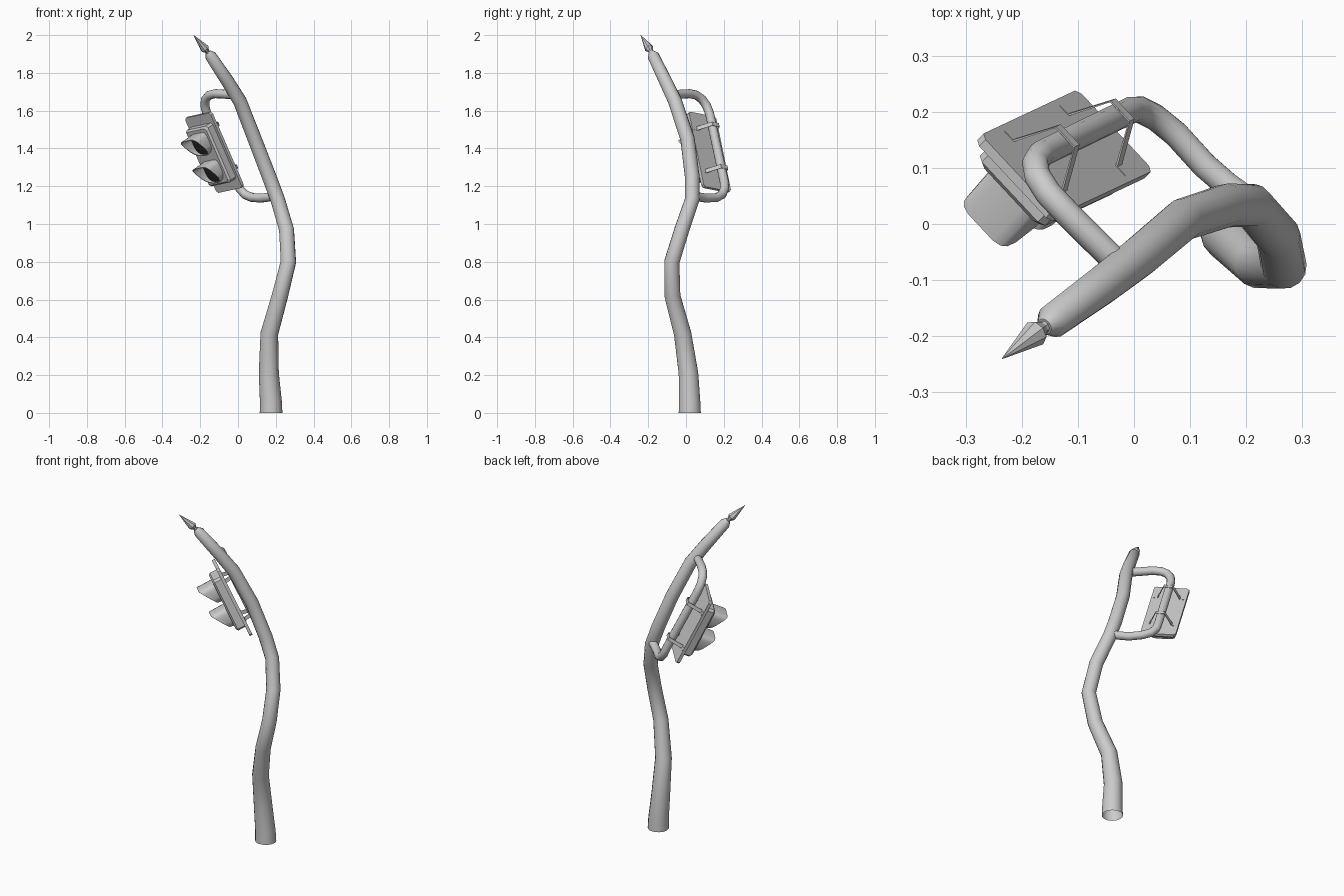
import bpy, bmesh, math
from mathutils import Vector, Matrix

if "Cube" in bpy.data.objects:
    bpy.data.objects.remove(bpy.data.objects["Cube"])


def material(name, value):
    mat = bpy.data.materials.new(name)
    mat.diffuse_color = (value, value, value, 1)
    mat.use_nodes = True
    mat.node_tree.nodes["Principled BSDF"].inputs["Base Color"].default_value = mat.diffuse_color
    return mat


grey = material("painted_grey", 0.6)
black = material("dark_lens", 0.02)


def add_object(name, bm, matrix=None, smooth=None, mat=grey, closed=True):
    if closed:
        bmesh.ops.recalc_face_normals(bm, faces=bm.faces)
    if matrix:
        bm.transform(matrix)
    mesh = bpy.data.meshes.new(name)
    bm.to_mesh(mesh)
    bm.free()
    mesh.materials.append(mat)
    ob = bpy.data.objects.new(name, mesh)
    bpy.context.collection.objects.link(ob)
    if smooth:
        bpy.ops.object.select_all(action='DESELECT')
        ob.select_set(True)
        bpy.context.view_layer.objects.active = ob
        bpy.ops.object.shade_smooth_by_angle(angle=math.radians(smooth))
    return ob


def skin(bm, rings, closed=False, start_cap=True):
    """Join equal rings of points with quads, capping the ends unless closed."""
    vs = [[bm.verts.new(p) for p in ring] for ring in rings]
    n = len(vs[0])
    pairs = list(zip(vs, vs[1:])) + ([(vs[-1], vs[0])] if closed else [])
    for a, b in pairs:
        for i in range(n):
            bm.faces.new((a[i], a[(i + 1) % n], b[(i + 1) % n], b[i]))
    if not closed:
        if start_cap:
            bm.faces.new(vs[0][::-1])
        bm.faces.new(vs[-1])


def tube(name, path, sides, smooth=50, start_cap=True):
    """Sweep a round section along (x, y, z, radius) points."""
    pts = [Vector(p[:3]) for p in path]
    rings, side = [], Vector((1, 0, 0))
    for i, p in enumerate(pts):
        into = (p - pts[i - 1]).normalized() if i else Vector()
        out = (pts[i + 1] - p).normalized() if i < len(pts) - 1 else Vector()
        t = (into + out).normalized()
        if i == 0 and t.z > 0.9:
            t = Vector((0, 0, 1))
        side = (side - t * side.dot(t)).normalized()
        other = t.cross(side)
        rings.append([p + path[i][3] * (side * math.cos(a) + other * math.sin(a))
                      for a in (math.tau * k / sides for k in range(sides))])
    bm = bmesh.new()
    skin(bm, rings, start_cap=start_cap)
    return add_object(name, bm, smooth=smooth, closed=start_cap)


def slab(name, width, height, n0, n1, cut, matrix, taper=0.0):
    """Plate with clipped corners, from depth n0 to n1, tapered at n1."""
    def ring(w, h, n):
        w, h = w / 2, h / 2
        return [(w - cut, h, n), (w, h - cut, n), (w, cut - h, n), (w - cut, -h, n),
                (cut - w, -h, n), (-w, cut - h, n), (-w, h - cut, n), (cut - w, h, n)]
    rings = [ring(width, height, n0)]
    if taper:
        rings.append(ring(width, height, n1 - taper))
    rings.append(ring(width - 2 * taper, height - 2 * taper, n1))
    bm = bmesh.new()
    skin(bm, rings)
    return add_object(name, bm, matrix)


# Bent pole, open underneath
tube("bent_pole", [
    (0.175, 0.020, 0.00, 0.060), (0.174, 0.019, 0.06, 0.058),
    (0.163, 0.013, 0.21, 0.053),
    (0.166, -0.018, 0.42, 0.047), (0.222, -0.072, 0.62, 0.043),
    (0.267, -0.075, 0.80, 0.041), (0.257, -0.022, 0.97, 0.040),
    (0.210, 0.033, 1.13, 0.039), (0.165, 0.033, 1.25, 0.039),
    (0.088, 0.008, 1.45, 0.038), (0.010, -0.058, 1.65, 0.037),
    (-0.058, -0.110, 1.76, 0.035), (-0.145, -0.173, 1.89, 0.031),
    (-0.160, -0.183, 1.910, 0.015)], 14, start_cap=False)

# Spear finial
tube("spear_finial", [
    (-0.152, -0.178, 1.90, 0.012), (-0.164, -0.186, 1.914, 0.012),
    (-0.176, -0.195, 1.929, 0.024), (-0.235, -0.240, 2.0, 0.0008)], 8, None)

# Side loop carrying the signal
r = 0.024
tube("side_loop", [p + (r,) for p in [
    (0.000, -0.085, 1.675), (-0.03, -0.07, 1.685), (-0.120, 0.020, 1.690),
    (-0.153, 0.055, 1.682), (-0.172, 0.085, 1.660), (-0.176, 0.108, 1.628),
    (-0.165, 0.125, 1.585), (-0.005, 0.203, 1.220), (0.010, 0.204, 1.185),
    (0.038, 0.190, 1.155), (0.075, 0.160, 1.140), (0.125, 0.105, 1.137),
    (0.165, 0.070, 1.143), (0.210, 0.038, 1.150)]], 12)

# Signal frame: local x = across, y = up, z = facing direction
up = Vector((-0.392, -0.184, 0.903)).normalized()
across = Vector((0.673, -0.725, 0.155))
across = (across - up * across.dot(up)).normalized()
facing = across.cross(up)
frame = Matrix((across, up, facing)).transposed().to_4x4()
frame.translation = (-0.124, 0.122, 1.38)

slab("signal_backplate", 0.200, 0.44, -0.008, 0.010, 0.012, frame)
slab("signal_housing", 0.172, 0.33, 0.010, 0.062, 0.012, frame, taper=0.010)


# Hooded visors, square above and round below, with lenses
def hood_ring(radius, n, slope, cy):
    ring = []
    for k in range(16):
        a = math.tau * (k + 0.5) / 16
        c, s = math.cos(a), math.sin(a)
        e = 0.4 if s > 0 else 0.85
        x = math.copysign(abs(c) ** e, c)
        y = math.copysign(abs(s) ** e, s)
        ring.append((radius * x, cy + radius * y, n + slope * (y + 1) / 2))
    return ring


for label, cy in (("upper", 0.075), ("lower", -0.085)):
    bm = bmesh.new()
    skin(bm, [hood_ring(0.064, 0.045, 0, cy), hood_ring(0.061, 0.080, 0.075, cy),
              hood_ring(0.057, 0.080, 0.075, cy), hood_ring(0.059, 0.045, 0, cy)], closed=True)
    add_object(label + "_visor", bm, frame, smooth=40)
    bm = bmesh.new()
    skin(bm, [hood_ring(0.060, 0.050, 0, cy), hood_ring(0.060, 0.066, 0, cy),
              hood_ring(0.030, 0.070, 0, cy)])
    add_object(label + "_lens", bm, frame, smooth=40, mat=black)

# Straps clamping the signal to the loop
profile = [(-0.088, -0.009), (-0.065, -0.009), (-0.025, -0.088),
           (0.025, -0.088), (0.065, -0.009), (0.088, -0.009)]
for label, cy in (("upper", 0.125), ("lower", -0.125)):
    bm = bmesh.new()
    half = 0.011
    rings = []
    for x, n in profile:
        rings.append([(x, cy - half, n), (x, cy + half, n),
                      (x * 0.96, cy + half, n + 0.003), (x * 0.96, cy - half, n + 0.003)])
    skin(bm, rings)
    add_object(label + "_strap", bm, frame)
